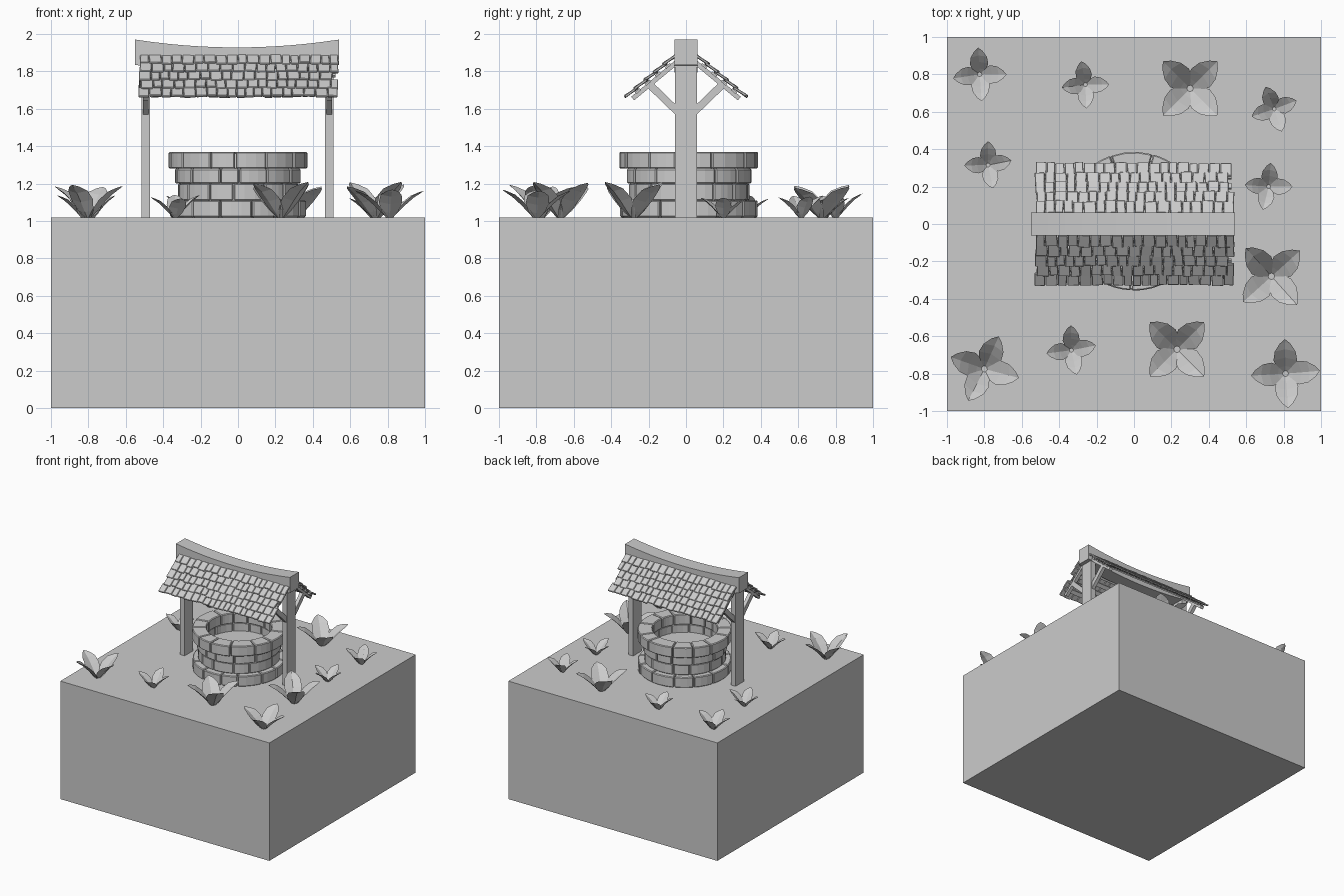
import bpy, bmesh, random
from math import sin, cos, pi, radians, atan2, hypot
from mathutils import Matrix, Vector

if "Cube" in bpy.data.objects:
    bpy.data.objects.remove(bpy.data.objects["Cube"])

random.seed(4)
GROUND = 1.02


def finish(name, bm, bevel=0):
    bmesh.ops.recalc_face_normals(bm, faces=bm.faces)
    me = bpy.data.meshes.new(name)
    bm.to_mesh(me)
    bm.free()
    ob = bpy.data.objects.new(name, me)
    bpy.context.collection.objects.link(ob)
    if bevel:
        m = ob.modifiers.new("bevel", 'BEVEL')
        m.width, m.segments, m.limit_method = bevel, 1, 'ANGLE'
    return ob


def add_box(bm, loc, size, rot=Matrix()):
    bmesh.ops.create_cube(bm, size=1, matrix=Matrix.Translation(loc) @ rot @ Matrix.Diagonal((*size, 1)))


def sweep(bm, sections):
    """Closed solid through a list of matching cross-section loops."""
    loops = [[bm.verts.new(p) for p in s] for s in sections]
    n = len(loops[0])
    for a, b in zip(loops, loops[1:]):
        for i in range(n):
            bm.faces.new((a[i], a[(i + 1) % n], b[(i + 1) % n], b[i]))
    bm.faces.new(loops[0])
    bm.faces.new(loops[-1])


def beam_yz(bm, x, p, q, wx, thick):
    """Straight timber in the y-z plane from p to q."""
    d = (q[0] - p[0], q[1] - p[1])
    rot = Matrix.Rotation(atan2(d[1], d[0]), 4, 'X')
    add_box(bm, (x, (p[0] + q[0]) / 2, (p[1] + q[1]) / 2), (wx, hypot(*d), thick), rot)


# ground block
bm = bmesh.new()
add_box(bm, (0, 0, GROUND / 2), (2, 2, GROUND))
finish("ground_block", bm)

# well: four courses of curved bricks (z0, z1, inner, outer)
CY = 0.015
courses = [(1.02, 1.11, .265, .37), (1.11, 1.20, .265, .325),
           (1.20, 1.28, .265, .337), (1.28, 1.37, .255, .372)]
for k, (z0, z1, ri, ro) in enumerate(courses):
    bm = bmesh.new()
    n = 13
    start = random.random()
    cuts = [2 * pi * (start + (i + random.uniform(-.22, .22)) / n) for i in range(n)]
    cuts.append(cuts[0] + 2 * pi)
    for a0, a1 in zip(cuts, cuts[1:]):
        r = ro - random.uniform(0, .008)
        secs = []
        for i in range(4):
            a = a0 + .008 + (a1 - a0 - .016) * i / 3
            secs.append([(rr * cos(a), CY + rr * sin(a), z) for rr, z in
                         ((ri, z0), (r, z0), (r, z1), (ri, z1))])
        sweep(bm, secs)
    finish(f"well_bricks_{k + 1}", bm, .006)

# mortar tube behind the bricks, and water disc
bm = bmesh.new()
rings = [[bm.verts.new((r * cos(i * pi / 16), CY + r * sin(i * pi / 16), z)) for i in range(32)]
         for r, z in ((.275, 1.02), (.31, 1.02), (.31, 1.36), (.275, 1.36))]
for j in range(4):
    a, b = rings[j], rings[(j + 1) % 4]
    for i in range(32):
        bm.faces.new((a[i], a[(i + 1) % 32], b[(i + 1) % 32], b[i]))
finish("well_mortar", bm)
bm = bmesh.new()
bmesh.ops.create_circle(bm, cap_ends=True, segments=32, radius=.28, matrix=Matrix.Translation((0, CY, 1.21)))
finish("water", bm)

# posts, rafters and braces
bm = bmesh.new()
for x in (-.4925, .4875):
    add_box(bm, (x, 0, (GROUND + 1.86) / 2), (.045, .115, 1.86 - GROUND))
    for s in (-1, 1):
        beam_yz(bm, x, (s * .03, 1.865), (s * .285, 1.655), .03, .025)
        beam_yz(bm, x, (s * .035, 1.575), (s * .19, 1.725), .03, .04)
finish("posts_and_braces", bm)

# sagging ridge beam
bm = bmesh.new()
secs = []
for i in range(13):
    t = -1 + i / 6
    x, dz = -.005 + .545 * t, .042 * (t * t - 1)
    secs.append([(x, y, z + dz) for y, z in ((-.062, 1.835), (.062, 1.835), (.062, 1.97), (-.062, 1.97))])
sweep(bm, secs)
finish("ridge_beam", bm)

# roof battens and shingles
slope = Vector((.255, -.215)).normalized()
ang = atan2(-slope.y, slope.x)
for side, s in (("front", -1), ("back", 1)):
    bm = bmesh.new()
    for t in (.06, .13, .20, .27):
        add_box(bm, (0, s * (.05 + slope.x * t), 1.868 + slope.y * t), (1.04, .035, .012),
                Matrix.Rotation(-s * ang, 4, 'X'))
    finish(f"{side}_roof_battens", bm)
    bm = bmesh.new()
    for row in range(5):
        t = .035 + row * .067
        x = -.535 + random.uniform(0, .015)
        while x < .50:
            w = min(random.uniform(.045, .068), .537 - x)
            tt = t + random.uniform(-.006, .006)
            rot = Matrix.Rotation(-s * (ang - .1 + random.uniform(-.05, .05)), 4, 'X') @ \
                Matrix.Rotation(random.uniform(-.05, .05), 4, 'Z')
            add_box(bm, (x + w / 2, s * (.06 + slope.x * tt), 1.885 + slope.y * tt), (w - .003, .08, .014), rot)
            x += w
    finish(f"{side}_shingles", bm, .003)

# plants: x, y, scale, rotation of the four leaves
plants = [(-.825, .80, .70, 2), (-.26, .745, .62, 4), (.30, .725, 1, 45), (.75, .615, .62, 15),
          (-.78, .315, .62, 6), (.72, .20, .62, -6), (.735, -.28, 1, 42), (.23, -.67, 1, 45),
          (-.80, -.775, .93, -22), (.81, -.80, .9, 4), (-.335, -.675, .65, 6)]
# leaf stations: reach, height, half width
leaf = [(.008, -.01, .018), (.045, .028, .05), (.095, .085, .07), (.145, .135, .062), (.185, .165, .032)]
for k, (px, py, sc, rot) in enumerate(plants):
    bm = bmesh.new()
    for q in range(4):
        wob = random.uniform(-8, 8) if sc < .95 else 0
        flat = random.uniform(.85, 1.05)
        M = Matrix.Translation((px, py, GROUND)) @ Matrix.Rotation(radians(rot + 90 * q + wob), 4, 'Z') \
            @ Matrix.Diagonal((sc, sc, sc * flat, 1))
        rows = [[bm.verts.new(M @ Vector((r - abs(j) * w * .22, j * w, z + abs(j) * w * .22)))
                 for j in (-1, 0, 1)] for r, z, w in leaf]
        tip = bm.verts.new(M @ Vector((.205, .182, 0)).xzy)
        for a, b in zip(rows, rows[1:]):
            for j in (0, 1):
                bm.faces.new((a[j], a[j + 1], b[j + 1], b[j]))
        for j in (0, 1):
            bm.faces.new((rows[-1][j], rows[-1][j + 1], tip))
    finish(f"plant_{k + 1}", bm)
